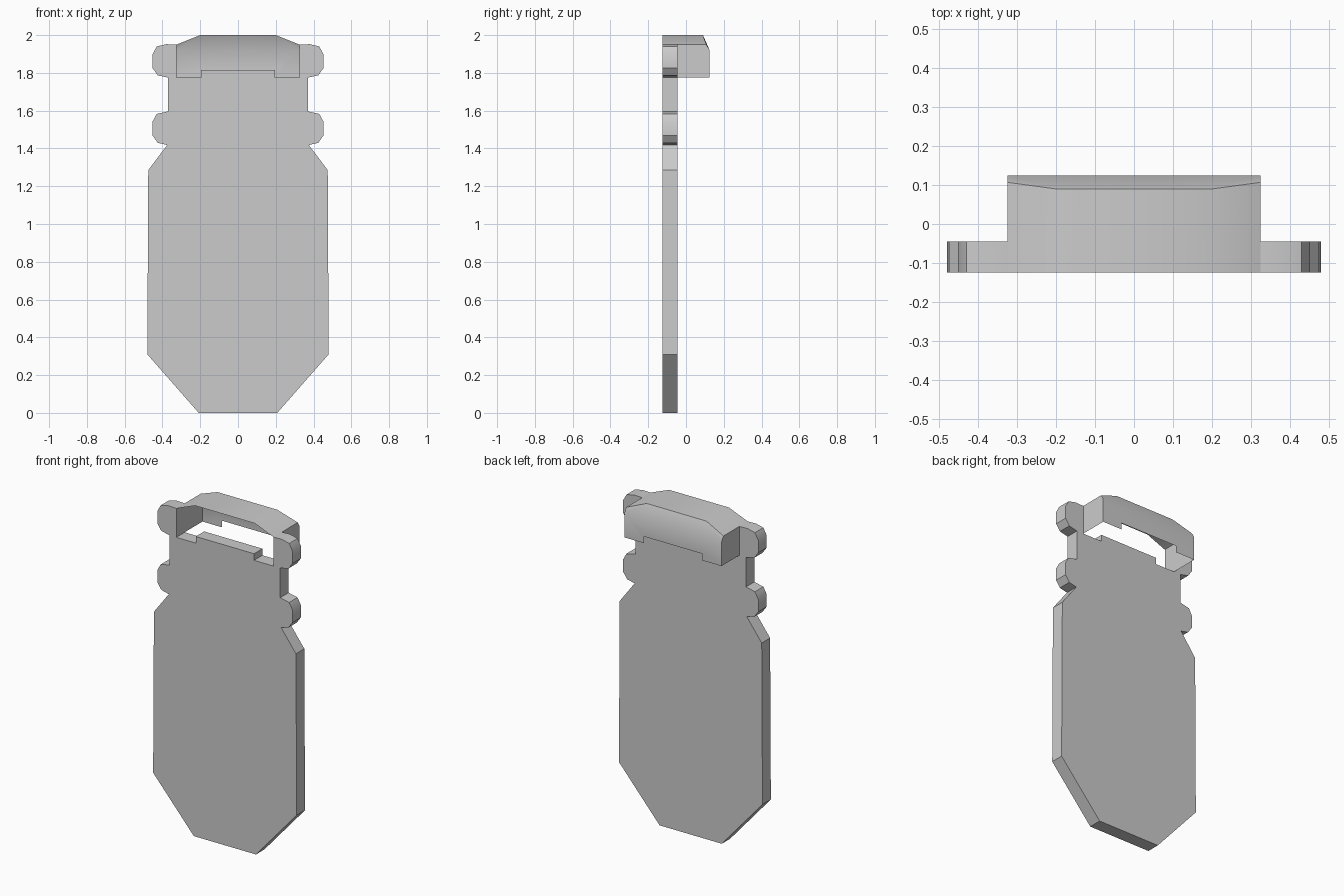
import bpy, bmesh
from math import radians

if "Cube" in bpy.data.objects:
    bpy.data.objects.remove(bpy.data.objects["Cube"])

FRONT, REAR, BACK = -0.125, -0.045, 0.125   # plate front, plate rear, hood back


def make_object(name, bm):
    mesh = bpy.data.meshes.new(name)
    bm.normal_update()
    bm.to_mesh(mesh)
    bm.free()
    obj = bpy.data.objects.new(name, mesh)
    bpy.context.collection.objects.link(obj)
    bpy.context.view_layer.objects.active = obj
    for o in bpy.context.selected_objects:
        o.select_set(False)
    obj.select_set(True)
    bpy.ops.object.shade_smooth_by_angle(angle=radians(32))
    return obj


# Flat tag plate: right half outline from the base up, over the knobs, into the slot
def knob(z):
    return [(0.375, z), (0.425, z + 0.012), (0.452, z + 0.05), (0.452, z + 0.125),
            (0.43, z + 0.165), (0.37, z + 0.178)]

half = [(0.208, 0), (0.48, 0.31), (0.475, 1.285)] + knob(1.418) + knob(1.775)[:-1]
half[-6 + 1] = (0.37, 1.775)
half += [(0.38, 1.952), (0.325, 1.95), (0.325, 1.775), (0.195, 1.775), (0.195, 1.815)]
outline = half + [(-x, z) for x, z in reversed(half)]

bm = bmesh.new()
face = bm.faces.new([bm.verts.new((x, FRONT, z)) for x, z in outline])
ext = bmesh.ops.extrude_face_region(bm, geom=[face])
bmesh.ops.translate(bm, vec=(0, REAR - FRONT, 0),
                    verts=[v for v in ext["geom"] if isinstance(v, bmesh.types.BMVert)])
bmesh.ops.recalc_face_normals(bm, faces=bm.faces)
make_object("tag_plate", bm)

# Thin loop hood behind the slot: right half, mirrored
panels = [
    # roof middle and roof slope
    [(0, FRONT, 2), (0.2, FRONT, 2), (0.2, 0.09, 2), (0, 0.09, 2)],
    [(0.2, FRONT, 2), (0.325, FRONT, 1.95), (0.325, 0.107, 1.95), (0.2, 0.09, 2)],
    # bevel down to the back wall
    [(0, 0.09, 2), (0.2, 0.09, 2), (0.2, BACK, 1.92), (0, BACK, 1.92)],
    [(0.2, 0.09, 2), (0.325, 0.107, 1.95), (0.325, BACK, 1.92), (0.2, BACK, 1.92)],
    # back wall with a notch under its middle
    [(0, BACK, 1.92), (0.2, BACK, 1.92), (0.195, BACK, 1.815), (0, BACK, 1.815)],
    [(0.2, BACK, 1.92), (0.325, BACK, 1.92), (0.325, BACK, 1.775),
     (0.195, BACK, 1.775), (0.195, BACK, 1.815)],
    # side wall
    [(0.325, FRONT, 1.95), (0.325, REAR, 1.775), (0.325, BACK, 1.775),
     (0.325, BACK, 1.92), (0.325, 0.107, 1.95)],
]
bm = bmesh.new()
for panel in panels:
    bm.faces.new([bm.verts.new(p) for p in panel])
bmesh.ops.remove_doubles(bm, verts=bm.verts, dist=0.0005)
half_faces = bm.verts[:] + bm.edges[:] + bm.faces[:]
bmesh.ops.mirror(bm, geom=half_faces, axis='X', merge_dist=0.0005)
bmesh.ops.recalc_face_normals(bm, faces=bm.faces)
top = max(bm.faces, key=lambda f: f.calc_center_median().z)
if top.normal.z < 0:
    bmesh.ops.reverse_faces(bm, faces=bm.faces)
make_object("loop_hood", bm)
